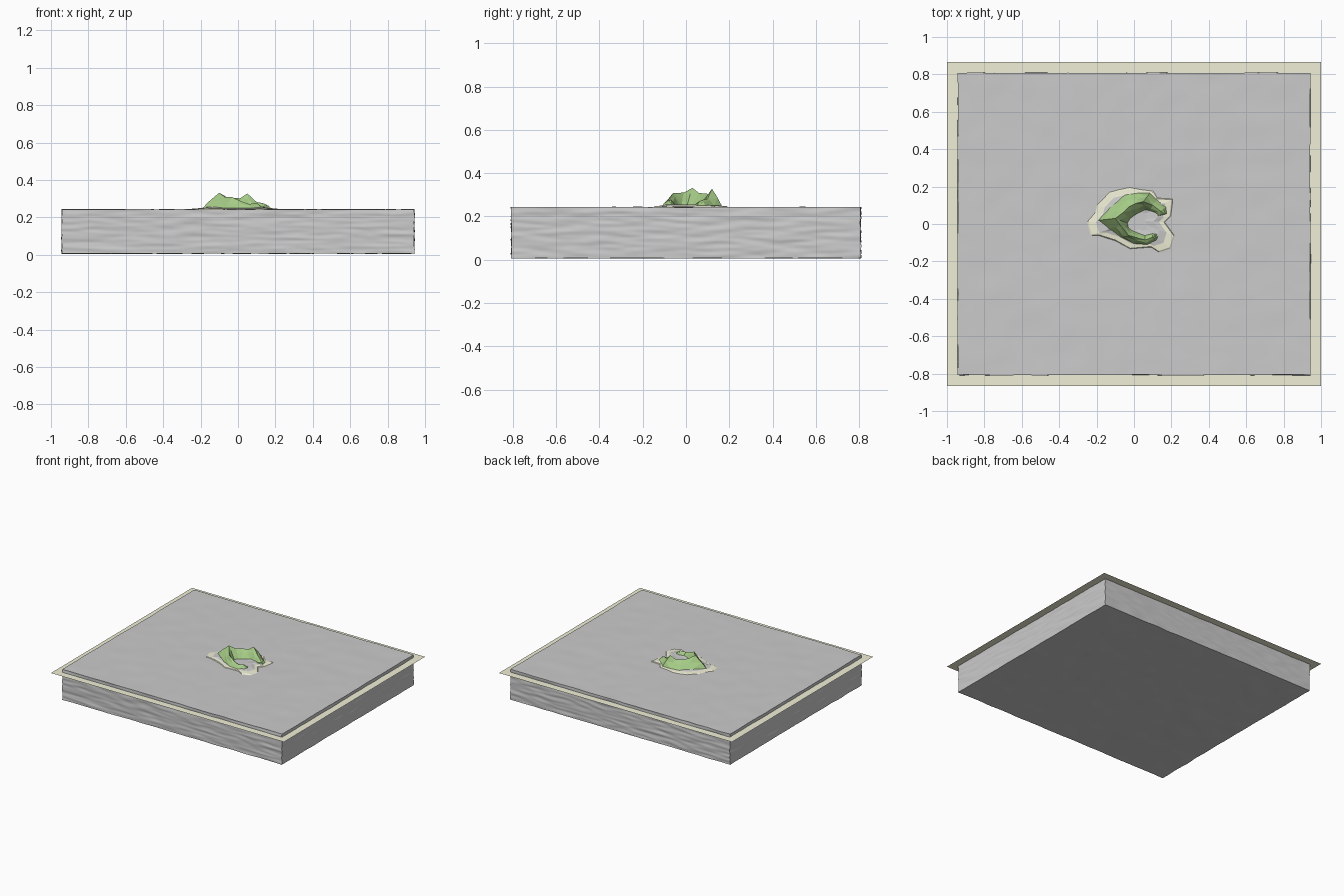
import bpy, bmesh
from mathutils import Vector, noise

if "Cube" in bpy.data.objects:
    bpy.data.objects.remove(bpy.data.objects["Cube"])


def material(name, col):
    m = bpy.data.materials.new(name)
    m.diffuse_color = (*col, 1)
    m.use_nodes = True
    m.node_tree.nodes["Principled BSDF"].inputs["Base Color"].default_value = m.diffuse_color
    return m


def finish(name, bm, mat=None, smooth=False):
    bmesh.ops.recalc_face_normals(bm, faces=bm.faces)
    me = bpy.data.meshes.new(name)
    bm.to_mesh(me)
    bm.free()
    ob = bpy.data.objects.new(name, me)
    bpy.context.collection.objects.link(ob)
    if mat:
        me.materials.append(mat)
    if smooth:
        me.shade_smooth()
    return ob


def loft(bm, rows, closed_rows=False, closed_cols=False):
    """Skin a grid of points given row by row."""
    vs = [[bm.verts.new(p) for p in r] for r in rows]
    n, m = len(vs), len(vs[0])
    for i in range(n if closed_rows else n - 1):
        for j in range(m if closed_cols else m - 1):
            a, b = vs[i], vs[(i + 1) % n]
            k = (j + 1) % m
            bm.faces.new((a[j], a[k], b[k], b[j]))
    return vs


sand = material("sand", (0.87, 0.87, 0.68))
grass = material("grass", (0.38, 0.60, 0.24))

# Sea bed sheet just below the water surface
bm = bmesh.new()
bmesh.ops.create_grid(bm, x_segments=1, y_segments=1, size=1)
for v in bm.verts:
    v.co = (v.co.x, v.co.y * 0.865, 0.22)
finish("sea_bed", bm, sand)

# Water block with faint ripples
bm = bmesh.new()
bmesh.ops.create_cube(bm, size=1)
bmesh.ops.subdivide_edges(bm, edges=bm.edges[:], cuts=47, use_grid_fill=True)
for v in bm.verts:
    p = Vector((v.co.x * 1.885, v.co.y * 1.615, (v.co.z + 0.5) * 0.236 + 0.007))
    q = Vector((p.x * 9, p.y * 9, p.z * 45))
    ripple = noise.noise_vector(q)
    v.co = p + Vector((ripple.x * 0.004, ripple.y * 0.004, ripple.z * 0.0025))
water = finish("water_block", bm)
bpy.context.view_layer.objects.active = water
water.select_set(True)
bpy.ops.object.shade_smooth_by_angle(angle=0.7)

# Beach outline, rising out of the water
shore = [(-.245, .01), (-.2, .06), (-.19, .1), (-.13, .165), (-.02, .19), (.1, .17),
         (.12, .135), (.2, .13), (.19, .04), (.16, .01), (.21, -.06), (.19, -.125),
         (.13, -.145), (.09, -.12), (-.02, -.13), (-.1, -.085), (-.18, -.06), (-.225, -.06)]


def ring(s, z):
    return [(x * s, 0.02 + (y - 0.02) * s, z) for x, y in shore]


bm = bmesh.new()
loft(bm, [ring(1.2, .22), ring(1, .247), ring(.83, .25)], closed_cols=True)
finish("beach", bm, sand)

# Grey rock floor inside the beach
bm = bmesh.new()
rows = loft(bm, [ring(.83, .25), ring(.65, .256), ring(.35, .249)], closed_cols=True)
bm.faces.new(rows[-1])
finish("rock_floor", bm)

# Crescent hill: outer foot, ridge (with height), inner foot
hill = [
    ((.175, .055), (.16, .055, .262), (.12, .04)),
    ((.17, .09), (.14, .07, .275), (.11, .06)),
    ((.12, .13), (.10, .10, .282), (.085, .07)),
    ((.085, .165), (.05, .12, .328), (.06, .075)),
    ((.02, .165), (.01, .11, .302), (.025, .06)),
    ((-.05, .155), (-.03, .09, .306), (.0, .045)),
    ((-.12, .10), (-.06, .06, .308), (-.02, .03)),
    ((-.19, .02), (-.10, .03, .332), (-.035, .005)),
    ((-.14, -.025), (-.07, -.01, .310), (-.03, -.02)),
    ((-.07, -.07), (-.03, -.06, .308), (-.01, -.035)),
    ((.0, -.105), (.02, -.075, .285), (.03, -.05)),
    ((.07, -.11), (.06, -.085, .272), (.06, -.06)),
    ((.12, -.09), (.10, -.07, .278), (.10, -.05)),
    ((.13, -.07), (.12, -.065, .262), (.12, -.05)),
]
bm = bmesh.new()
rows = []
for i, (o, r, n) in enumerate(hill):
    ridge = Vector(r)
    outer, inner = Vector((*o, .25)), Vector((*n, .25))
    t = 0.5 + 0.1 * (-1) ** i
    mid_o = outer.lerp(ridge, t) + Vector((0, 0, .004))
    mid_i = inner.lerp(ridge, 1 - t) + Vector((0, 0, .005))
    rows.append([outer, mid_o, ridge, mid_i, inner])
vs = loft(bm, rows)
bm.faces.new(vs[0])
bm.faces.new(vs[-1])
bmesh.ops.triangulate(bm, faces=bm.faces)
finish("green_hill", bm, grass)
